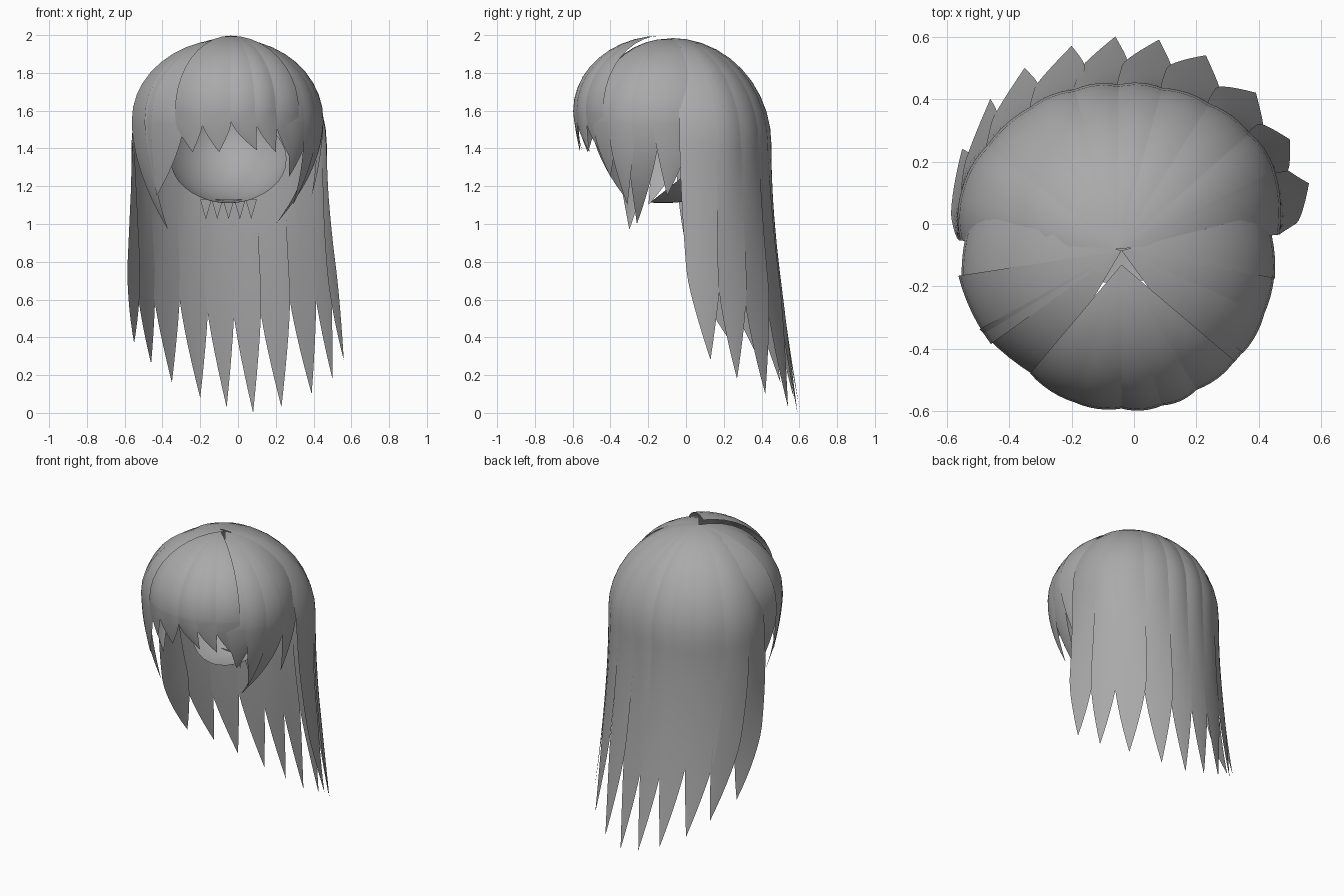
import bpy, bmesh, math
from mathutils import Vector

cube = bpy.data.objects.get("Cube")
if cube:
    bpy.data.objects.remove(cube)

grey = bpy.data.materials.new("hair_grey")
grey.use_nodes = True
grey.diffuse_color = (0.4, 0.4, 0.4, 1)
grey.node_tree.nodes["Principled BSDF"].inputs["Base Color"].default_value = (0.4, 0.4, 0.4, 1)


def finish(name, bm):
    mesh = bpy.data.meshes.new(name)
    bm.to_mesh(mesh)
    bm.free()
    mesh.materials.append(grey)
    for face in mesh.polygons:
        face.use_smooth = True
    obj = bpy.data.objects.new(name, mesh)
    bpy.context.collection.objects.link(obj)
    return obj


def strand(name, root, e0, e1, tip, ring_z, bend, taper, low_half=None, cols=6, bulge=0.012):
    """Sheet of hair: domes from root to the ring edge e0-e1, then hangs and narrows to tip.
    low_half is the sideways half-width it turns towards at the tip."""
    root, tip = Vector(root), Vector(tip)
    a, b = Vector((*e0, ring_z)), Vector((*e1, ring_z))
    mid, half = (a + b) / 2, (b - a) / 2
    low_half = low_half or half
    out = Vector((mid.x - root.x, mid.y - root.y, 0)).normalized()
    knee = Vector((mid.x, mid.y, bend))
    bm = bmesh.new()
    rows = []
    steps = [-1 + i / 10 for i in range(10)] + [i / 18 for i in range(19)]
    for s in steps:
        row = []
        for c in range(cols + 1):
            u = 2 * c / cols - 1
            lift = out * bulge * (1 - u * u)
            if s < 0:
                t = (s + 1) * math.pi / 2
                p = root.lerp(mid + half * u * 1.04 + lift, math.sin(t))
                p.z = ring_z + (root.z - ring_z) * math.cos(t)
            else:
                width = 1.04 * (1 - max(0, (s - taper) / (1 - taper)) ** 1.4)
                p = mid * (1 - s) ** 2 + knee * 2 * s * (1 - s) + tip * s * s
                p += half.lerp(low_half, s) * u * width + lift * (1 - s)
            row.append(bm.verts.new(p))
        rows.append(row)
    for top, low in zip(rows, rows[1:]):
        for c in range(cols):
            bm.faces.new((top[c], low[c], low[c + 1], top[c + 1]))
    bmesh.ops.remove_doubles(bm, verts=bm.verts, dist=0.0005)
    return finish(name, bm)


# Long back hair, from the right side round to the left
back_ring = [(-0.555, -0.05), (-0.55, 0.11), (-0.47, 0.25), (-0.33, 0.375), (-0.19, 0.43), (-0.05, 0.445),
             (0.09, 0.435), (0.24, 0.385), (0.37, 0.29), (0.45, 0.17), (0.465, -0.03)]
back_tips = [Vector(p) for p in (
    (-0.55, 0.24, 0.37), (-0.46, 0.4, 0.26), (-0.35, 0.5, 0.16), (-0.2, 0.57, 0.08),
    (-0.06, 0.6, 0.03), (0.08, 0.59, 0), (0.23, 0.54, 0.03), (0.39, 0.42, 0.1),
    (0.5, 0.27, 0.18), (0.56, 0.13, 0.28))]
for i, tip in enumerate(back_tips):
    before, after = max(i - 1, 0), min(i + 1, len(back_tips) - 1)
    low_half = (back_tips[after] - back_tips[before]) * 0.56 / (after - before)
    low_half.z = 0
    strand(f"back_strand_{i + 1}", (-0.05, -0.08, 1.985), back_ring[i], back_ring[i + 1],
           tip, 1.42, 0.92, 0.62, low_half)

# Fringe teeth
fringe_ring = [(-0.33, -0.48), (-0.19, -0.57), (-0.04, -0.59), (0.09, -0.58), (0.2, -0.53), (0.32, -0.44)]
fringe_tips = [(-0.24, -0.52, 1.38), (-0.1, -0.56, 1.38), (0.1, -0.55, 1.39),
               (0.2, -0.51, 1.38), (0.27, -0.44, 1.36)]
for i, tip in enumerate(fringe_tips):
    strand(f"fringe_{i + 1}", (-0.04, -0.13, 1.997), fringe_ring[i], fringe_ring[i + 1],
           tip, 1.6, 1.5, 0.3)

# Side locks, overlapping the fringe in front and tucked under the back hair
side_locks = {
    "left_lock_rear": ((0.42, 0.03), (0.45, -0.17), (0.39, -0.1, 1.15)),
    "left_lock_long": ((0.45, -0.14), (0.4, -0.32), (0.2, -0.26, 1.0)),
    "left_lock_middle": ((0.42, -0.27), (0.35, -0.41), (0.29, -0.31, 1.1)),
    "left_lock_front": ((0.38, -0.36), (0.26, -0.49), (0.27, -0.4, 1.25)),
    "right_lock_rear": ((-0.52, 0.03), (-0.55, -0.2), (-0.42, -0.2, 1.1)),
    "right_lock_long": ((-0.56, -0.17), (-0.46, -0.38), (-0.37, -0.3, 0.97)),
    "right_lock_front": ((-0.49, -0.34), (-0.29, -0.5), (-0.43, -0.33, 1.15)),
}
for name, (e0, e1, tip) in side_locks.items():
    strand(name, (-0.04, -0.085, 1.982), e0, e1, tip, 1.55, 1.55 + (tip[2] - 1.55) * 0.5, 0.05)

# Inner hair sweeping down and forward under the back of the head, open in front and above
bm = bmesh.new()
bmesh.ops.create_uvsphere(bm, u_segments=32, v_segments=24, radius=1)
for v in bm.verts:
    v.co = Vector((-0.05 + v.co.x * 0.38, -0.12 + v.co.y * 0.52, 1.5 + v.co.z * 0.39))
for point, normal in (((0, -0.17, 1.13), (0, -1, 1.27)), ((0, 0, 1.72), (0, 0, 1))):
    bmesh.ops.bisect_plane(bm, geom=bm.verts[:] + bm.edges[:] + bm.faces[:],
                           plane_co=point, plane_no=normal, clear_outer=True)
finish("inner_hair", bm)

# Short points at the nape
bm = bmesh.new()
for i in range(5):
    x = -0.2 + i * 0.06
    bm.faces.new([bm.verts.new(p) for p in
                  ((x, 0, 1.13), (x + 0.03, 0.01, 1.025), (x + 0.06, 0, 1.13))])
finish("nape_points", bm)
